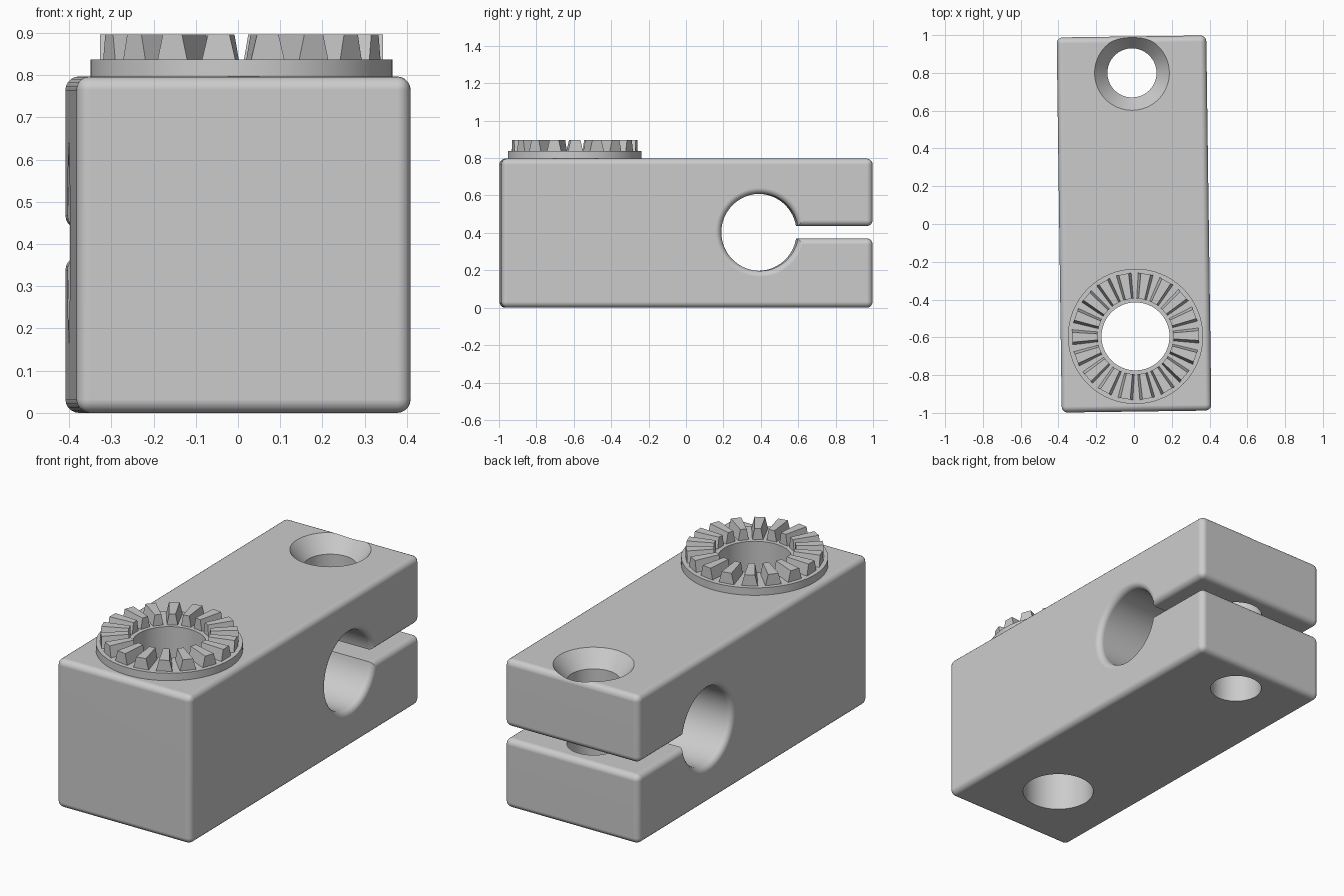
import bpy, bmesh, math
from mathutils import Matrix, Vector

if "Cube" in bpy.data.objects:
    bpy.data.objects.remove(bpy.data.objects["Cube"])

TILT = Matrix.Rotation(0.0135, 4, 'Z')      # whole part sits slightly turned
HALF_W, HALF_L, HEIGHT = 0.396, 0.993, 0.797
GEAR_Y, BOLT_Y = -0.595, 0.80

grey = bpy.data.materials.new("plain_grey")
grey.diffuse_color = (0.6, 0.6, 0.6, 1)
grey.use_nodes = True
grey.node_tree.nodes["Principled BSDF"].inputs["Base Color"].default_value = grey.diffuse_color


def add_object(name, bm):
    bmesh.ops.recalc_face_normals(bm, faces=bm.faces)
    mesh = bpy.data.meshes.new(name)
    bm.to_mesh(mesh)
    bm.free()
    mesh.materials.append(grey)
    ob = bpy.data.objects.new(name, mesh)
    ob.matrix_world = TILT
    bpy.context.collection.objects.link(ob)
    return ob


def lathe(name, profile, y, closed=False, steps=64):
    """Turn an (r, z) profile around a vertical axis at (0, y)."""
    bm = bmesh.new()
    rings = [[bm.verts.new((r * math.cos(a), y + r * math.sin(a), z))
              for a in (2 * math.pi * i / steps for i in range(steps))]
             for r, z in profile]
    pairs = list(zip(rings, rings[1:]))
    if closed:
        pairs.append((rings[-1], rings[0]))
    else:
        bm.faces.new(rings[0])
        bm.faces.new(rings[-1])
    for a, b in pairs:
        for i in range(steps):
            j = (i + 1) % steps
            bm.faces.new((a[i], a[j], b[j], b[i]))
    return add_object(name, bm)


def smooth(ob, angle=30):
    bpy.ops.object.select_all(action='DESELECT')
    ob.select_set(True)
    bpy.context.view_layer.objects.active = ob
    bpy.ops.object.shade_smooth_by_angle(angle=math.radians(angle))


# Clamp block: side outline with cross bore and slit, extruded across x
bore_y, bore_z, bore_r = 0.39, 0.403, 0.206
slit_lo, slit_hi = 0.37, 0.436
a0 = math.asin((slit_hi - bore_z) / bore_r)
a1 = 2 * math.pi + math.asin((slit_lo - bore_z) / bore_r)
N = 60
bore = [(bore_y + bore_r * math.cos(a), bore_z + bore_r * math.sin(a))
        for a in (a0 + (a1 - a0) * i / N for i in range(N + 1))]
outline = [(-HALF_L, 0), (-HALF_L, HEIGHT), (HALF_L, HEIGHT), (HALF_L, slit_hi)]
outline += bore + [(HALF_L, slit_lo), (HALF_L, 0)]

bm = bmesh.new()
cap = bm.faces.new([bm.verts.new((-HALF_W, y, z)) for y, z in outline])
ext = bmesh.ops.extrude_face_region(bm, geom=[cap])
bmesh.ops.translate(bm, vec=(2 * HALF_W, 0, 0),
                    verts=[v for v in ext["geom"] if isinstance(v, bmesh.types.BMVert)])
bmesh.ops.recalc_face_normals(bm, faces=bm.faces)


def is_bore_corner(e):
    a, b = (v.co for v in e.verts)
    return abs(a.x - b.x) > 0.1 and abs(a.y) < 0.7


rounded = [e for e in bm.edges
           if e.calc_face_angle(0) > 0.6 and not is_bore_corner(e)]
bmesh.ops.bevel(bm, geom=rounded, offset=0.032, offset_type='OFFSET', segments=5,
                profile=0.5, affect='EDGES', clamp_overlap=False)
block = add_object("clamp_block", bm)

# Vertical holes: shaft hole and countersunk bolt hole
cutters = [
    lathe("shaft_hole_cutter", [(0.18, -0.1), (0.18, 1.0)], GEAR_Y),
    lathe("bolt_hole_cutter", [(0.13, -0.1), (0.13, HEIGHT - 0.085),
                               (0.198, HEIGHT), (0.198, 1.0)], BOLT_Y),
]
for c in cutters:
    c.hide_render = True
    c.hide_viewport = True
    cut = block.modifiers.new(c.name, 'BOOLEAN')
    cut.operation = 'DIFFERENCE'
    cut.solver = 'EXACT'
    cut.object = c
bpy.context.view_layer.update()
depsgraph = bpy.context.evaluated_depsgraph_get()
cut_mesh = bpy.data.meshes.new_from_object(block.evaluated_get(depsgraph))
block.modifiers.clear()
block.data = cut_mesh
for c in cutters:
    bpy.data.objects.remove(c)
smooth(block)
block.modifiers.new("even_shading", 'WEIGHTED_NORMAL').keep_sharp = True

# Washer that carries the teeth
RING_TOP, TOOTH_TOP = 0.837, 0.896
ring = lathe("tooth_ring", [(0.18, HEIGHT - 0.02), (0.358, HEIGHT - 0.02),
                            (0.358, RING_TOP), (0.18, RING_TOP)], GEAR_Y, closed=True)
smooth(ring)

# Radial face teeth, tapered upward and towards the centre
TEETH = 18
bm = bmesh.new()
for i in range(TEETH):
    place = (Matrix.Translation((0, GEAR_Y, 0))
             @ Matrix.Rotation(2 * math.pi * i / TEETH, 4, 'Z'))
    ends = []
    for r, low, high in ((0.20, 0.027, 0.016), (0.335, 0.041, 0.026)):
        ends.append([bm.verts.new(place @ Vector(p)) for p in (
            (r, -low, RING_TOP - 0.004), (r, low, RING_TOP - 0.004),
            (r, high, TOOTH_TOP), (r, -high, TOOTH_TOP))])
    inner, outer = ends
    bm.faces.new(inner)
    bm.faces.new(outer)
    for k in range(4):
        n = (k + 1) % 4
        bm.faces.new((inner[k], inner[n], outer[n], outer[k]))
add_object("face_teeth", bm)
